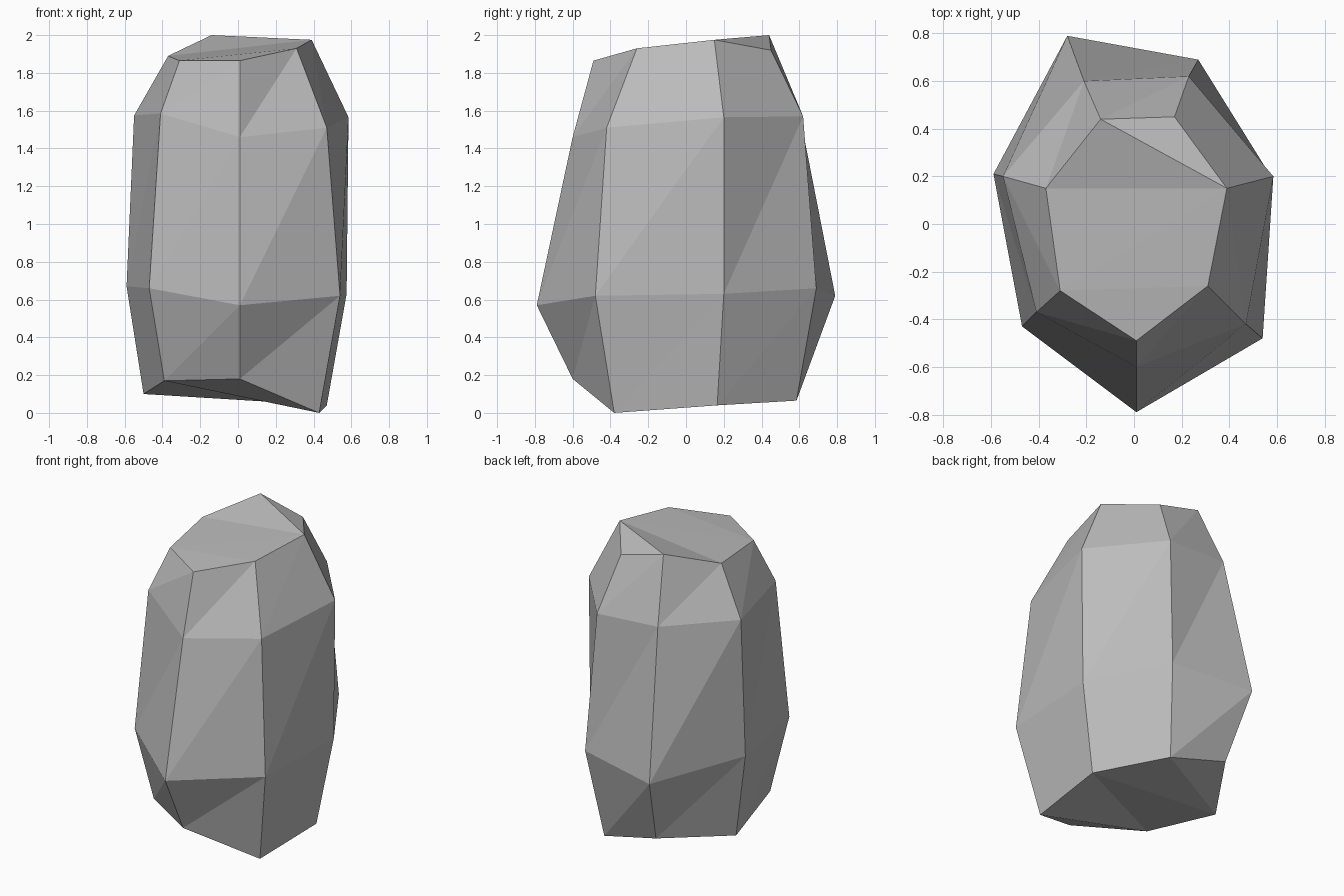
import bpy
import bmesh

# Remove the default cube if present
default_cube = bpy.data.objects.get("Cube")
if default_cube:
    bpy.data.objects.remove(default_cube, do_unlink=True)


def make_material(name, color):
    """Create one flat, rough material."""
    material = bpy.data.materials.new(name)
    material.use_nodes = True
    material.diffuse_color = color
    shader = material.node_tree.nodes["Principled BSDF"]
    shader.inputs["Base Color"].default_value = color
    shader.inputs["Roughness"].default_value = 1
    return material


# Seven-sided stone outlines, counter-clockwise from the front corner:
# front, front left, left, back left, back right, right, front right
base_ring = [(.01, -.6, .18), (.43, -.38, 0), (.47, .165, .04), (.2, .585, .065),
             (-.21, .62, .17), (-.5, .18, .1), (-.39, -.34, .17)]
belly_ring = [(.01, -.79, .57), (.54, -.48, .62), (.575, .2, .63), (.27, .69, .66),
              (-.28, .79, .62), (-.59, .21, .67), (-.47, -.43, .66)]
shoulder_ring = [(.01, -.6, 1.46), (.47, -.42, 1.51), (.585, .2, 1.565), (.23, .62, 1.57),
                 (-.21, .6, 1.59), (-.55, .2, 1.575), (-.41, -.37, 1.585)]
crown_ring = [(.01, -.49, 1.865), (.31, -.26, 1.93), (.39, .15, 1.975), (.17, .45, 1.92),
              (-.14, .44, 2), (-.37, .15, 1.89), (-.31, -.28, 1.865)]


def bridge(bm, lower, upper):
    """Join two outlines with a band of triangular facets."""
    count = len(lower)
    for i in range(count):
        j = (i + 1) % count
        bm.faces.new((lower[i], lower[j], upper[j]))
        bm.faces.new((lower[i], upper[j], upper[i]))


def cap(bm, ring, last_facets):
    """Close an outline with facets running from front to back."""
    front, front_left, left, back_left, back_right, right, front_right = ring
    bm.faces.new((front, front_left, front_right))
    bm.faces.new((front_right, front_left, left))
    bm.faces.new((front_right, left, right))
    if last_facets == "crown":
        bm.faces.new((right, left, back_right))
        bm.faces.new((back_right, left, back_left))
    else:
        bm.faces.new((right, left, back_left))
        bm.faces.new((right, back_left, back_right))


# Faceted boulder built from stacked outlines
bm = bmesh.new()
rings = [[bm.verts.new(point) for point in ring]
         for ring in (base_ring, belly_ring, shoulder_ring, crown_ring)]
for lower, upper in zip(rings, rings[1:]):
    bridge(bm, lower, upper)
cap(bm, rings[0], "base")
cap(bm, rings[-1], "crown")
bmesh.ops.recalc_face_normals(bm, faces=bm.faces[:])

mesh = bpy.data.meshes.new("boulder")
bm.to_mesh(mesh)
bm.free()
mesh.materials.append(make_material("stone grey", (.5, .5, .5, 1)))
boulder = bpy.data.objects.new("boulder", mesh)
bpy.context.collection.objects.link(boulder)
